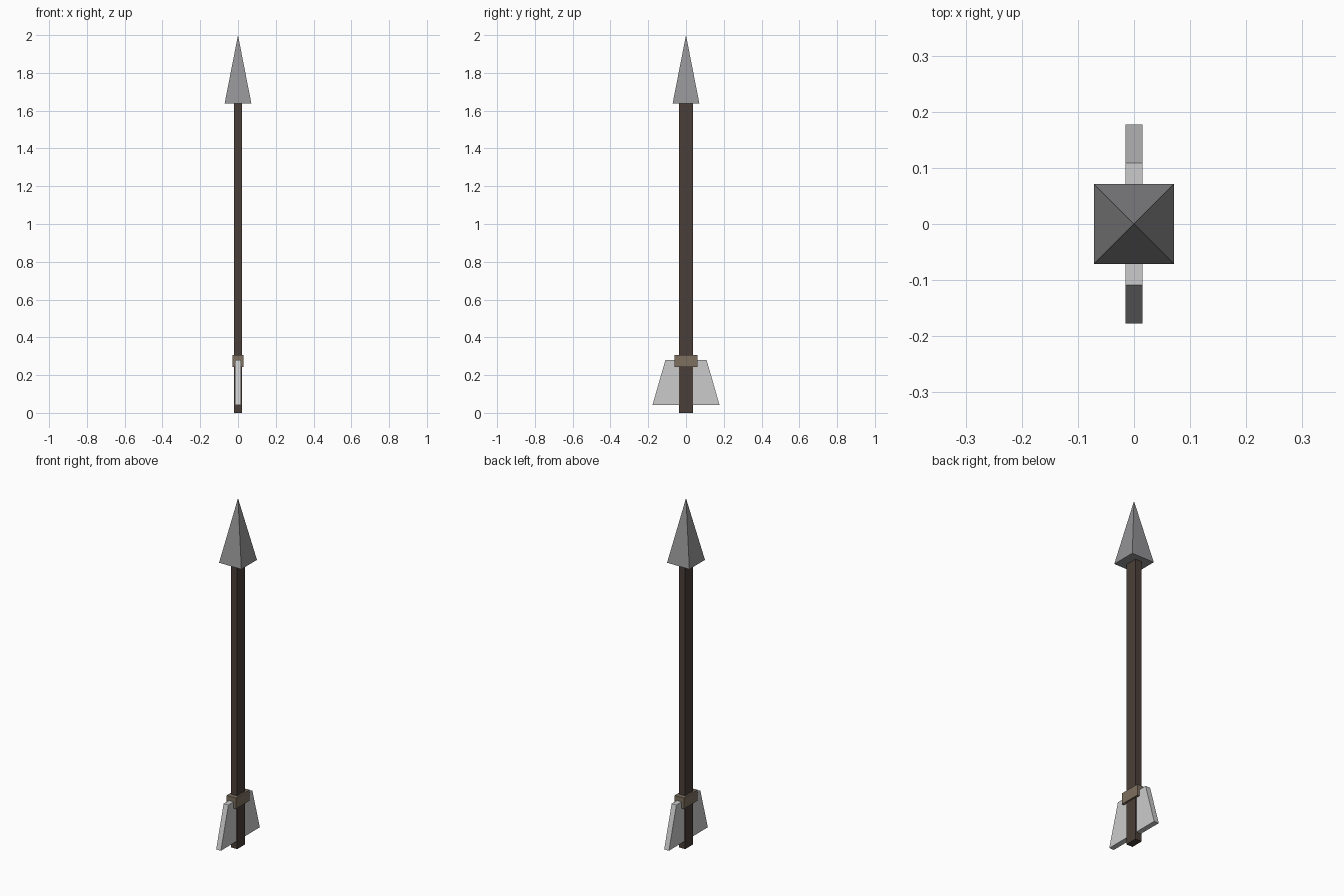
import bpy, bmesh

if "Cube" in bpy.data.objects:
    bpy.data.objects.remove(bpy.data.objects["Cube"])


def material(name, rgb):
    """Flat colour given as 0-255 sRGB, stored linear."""
    lin = [(c / 255 / 12.92) if c < 11 else ((c / 255 + 0.055) / 1.055) ** 2.4 for c in rgb]
    m = bpy.data.materials.new(name)
    m.diffuse_color = (*lin, 1)
    m.use_nodes = True
    m.node_tree.nodes["Principled BSDF"].inputs["Base Color"].default_value = m.diffuse_color
    return m


def frustum(name, mat, bottom, top, z0, z1):
    """Four-sided block from half-size (x, y) at z0 to half-size at z1; top=None makes a point."""
    bm = bmesh.new()
    corners = [(-1, -1), (1, -1), (1, 1), (-1, 1)]
    low = [bm.verts.new((sx * bottom[0], sy * bottom[1], z0)) for sx, sy in corners]
    bm.faces.new(low[::-1])
    if top is None:
        apex = bm.verts.new((0, 0, z1))
        for i in range(4):
            bm.faces.new((low[i], low[(i + 1) % 4], apex))
    else:
        high = [bm.verts.new((sx * top[0], sy * top[1], z1)) for sx, sy in corners]
        bm.faces.new(high)
        for i in range(4):
            j = (i + 1) % 4
            bm.faces.new((low[i], low[j], high[j], high[i]))
    mesh = bpy.data.meshes.new(name)
    bm.to_mesh(mesh)
    bm.free()
    mesh.materials.append(mat)
    obj = bpy.data.objects.new(name, mesh)
    bpy.context.collection.objects.link(obj)
    return obj


wood = material("dark wood", (74, 63, 56))
steel = material("grey steel", (147, 147, 149))
feather = material("pale feather", (203, 203, 203))
leather = material("tan binding", (126, 112, 96))

# Shaft, pyramid head, tail fins and the binding around them
frustum("shaft", wood, (0.02, 0.036), (0.02, 0.036), 0.0, 1.64)
frustum("arrow_head", steel, (0.071, 0.071), None, 1.637, 2.0)
frustum("tail_fins", feather, (0.015, 0.177), (0.015, 0.109), 0.043, 0.28)
frustum("binding", leather, (0.029, 0.061), (0.029, 0.061), 0.243, 0.306)
